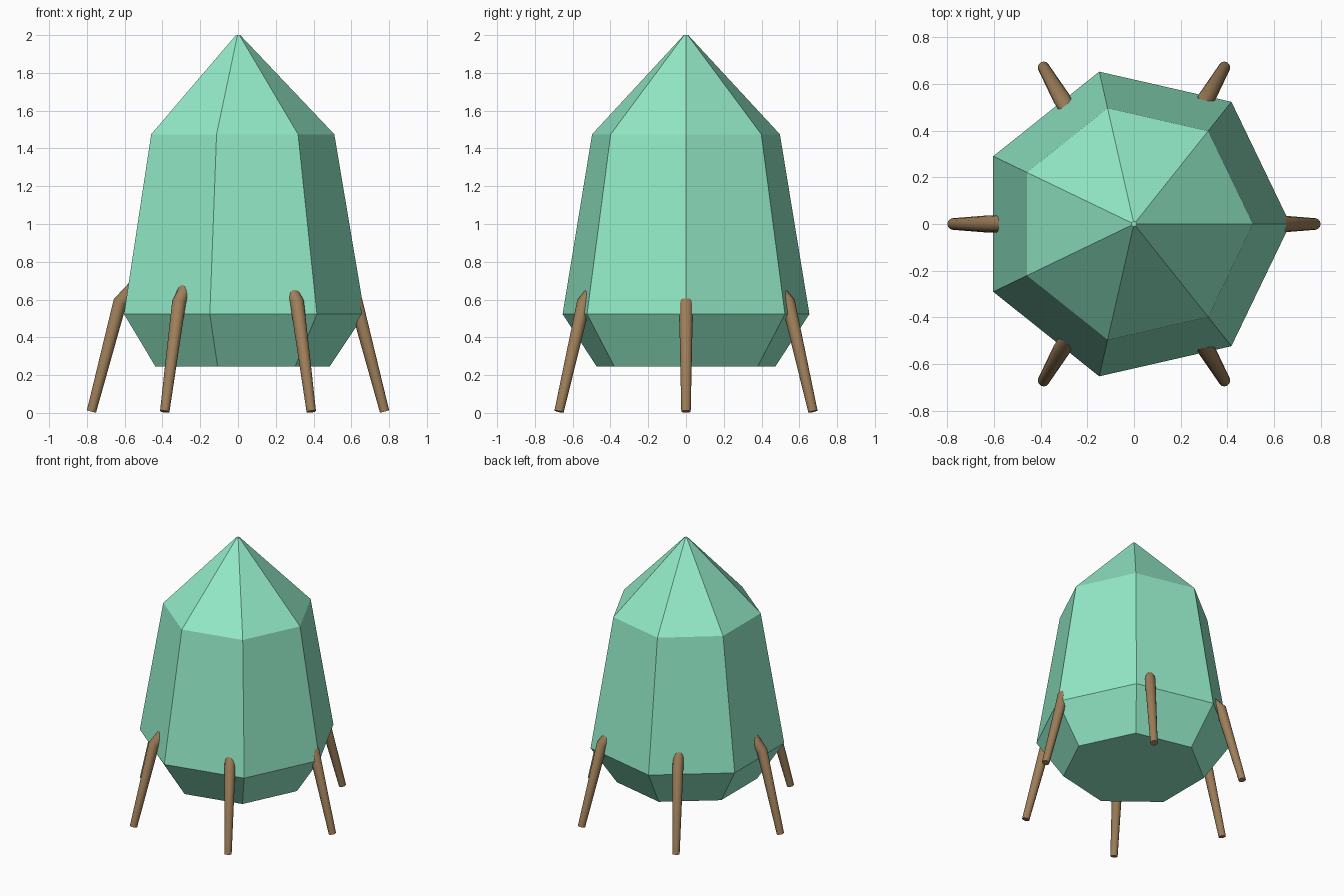
import bpy, bmesh, math
from mathutils import Vector

if "Cube" in bpy.data.objects:
    bpy.data.objects.remove(bpy.data.objects["Cube"])


def material(name, color):
    m = bpy.data.materials.new(name)
    m.diffuse_color = (*color, 1)
    m.use_nodes = True
    m.node_tree.nodes["Principled BSDF"].inputs["Base Color"].default_value = m.diffuse_color
    return m


def loft(name, rings, mat, smooth=False):
    """Skin a list of equal-length point rings and cap both ends."""
    bm = bmesh.new()
    loops = [[bm.verts.new(p) for p in ring] for ring in rings]
    n = len(loops[0])
    for a, b in zip(loops, loops[1:]):
        for i in range(n):
            j = (i + 1) % n
            bm.faces.new((a[i], a[j], b[j], b[i]))
    bm.faces.new(loops[0][::-1])
    bm.faces.new(loops[-1])
    bmesh.ops.recalc_face_normals(bm, faces=bm.faces)
    me = bpy.data.meshes.new(name)
    bm.to_mesh(me)
    bm.free()
    me.materials.append(mat)
    ob = bpy.data.objects.new(name, me)
    bpy.context.collection.objects.link(ob)
    if smooth:
        bpy.ops.object.select_all(action='DESELECT')
        ob.select_set(True)
        bpy.context.view_layer.objects.active = ob
        bpy.ops.object.shade_smooth_by_angle(angle=math.radians(35))
    return ob


def ring(center, u, v, r, sides):
    return [center + r * (math.cos(t) * u + math.sin(t) * v)
            for t in (2 * math.pi * i / sides for i in range(sides))]


mint = material("mint crystal", (0.29, 0.82, 0.57))
wood = material("brown wood", (0.34, 0.21, 0.10))

# Seven-sided crystal body
X, Y = Vector((1, 0, 0)), Vector((0, 1, 0))
profile = [(0.485, 0.245), (0.67, 0.523), (0.51, 1.475), (0.012, 2.0)]
loft("crystal_body", [ring(Vector((0, 0, z)), X, Y, r, 7) for r, z in profile], mint)

# Six splayed legs, bent inward where they enter the body: (out, z, radius)
path = [(0.776, 0.007, 0.025), (0.625, 0.585, 0.037), (0.51, 0.71, 0.034)]
for k in range(6):
    a = math.radians(60 * k)
    out = Vector((math.cos(a), math.sin(a), 0))
    side = Vector((-math.sin(a), math.cos(a), 0))
    pts = [out * d + Vector((0, 0, z)) for d, z, r in path]
    dirs = [(b - a_).normalized() for a_, b in zip(pts, pts[1:])]
    tangents = [dirs[0], (dirs[0] + dirs[1]).normalized(), dirs[1]]
    rings = [ring(p, side, t.cross(side), r, 12)
             for p, t, (_, _, r) in zip(pts, tangents, path)]
    loft(f"leg_{k + 1}", rings, wood, True)
